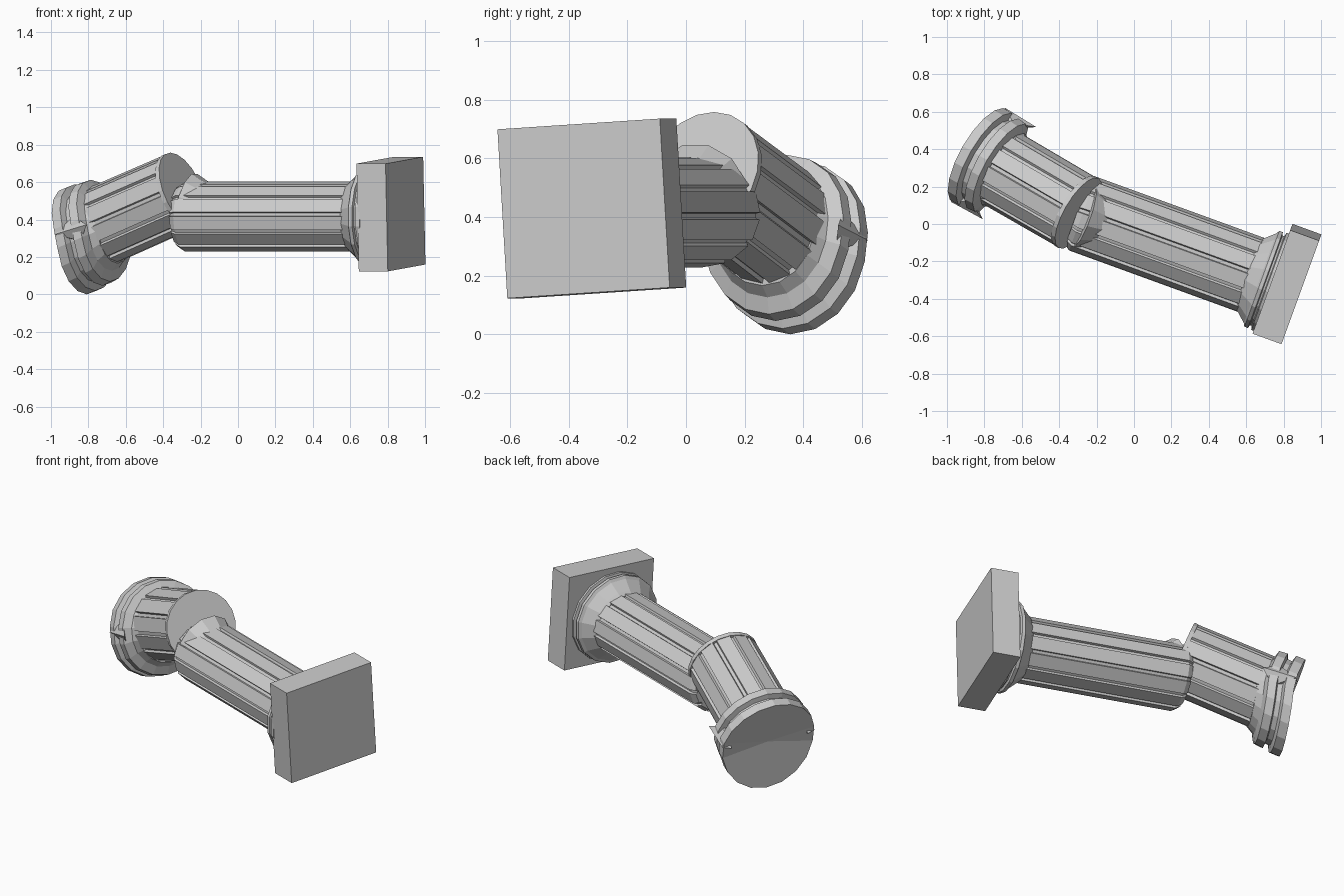
import bpy, bmesh
from math import sin, cos, pi
from mathutils import Vector, Matrix

if "Cube" in bpy.data.objects:
    bpy.data.objects.remove(bpy.data.objects["Cube"])


def frame(origin, axis, up=(0, 0, 1)):
    """Local frame: Z along the axis, Y as near to 'up' as possible."""
    a = Vector(axis).normalized()
    u = Vector(up)
    y = (u - a * u.dot(a)).normalized()
    x = y.cross(a)
    m = Matrix((x, y, a)).transposed().to_4x4()
    m.translation = origin
    return m


def finish(name, bm, mat):
    bmesh.ops.recalc_face_normals(bm, faces=bm.faces)
    me = bpy.data.meshes.new(name)
    bm.to_mesh(me)
    bm.free()
    me.transform(mat)
    ob = bpy.data.objects.new(name, me)
    bpy.context.collection.objects.link(ob)


def circle(n, turn=0.0):
    return [(2 * pi * (i + turn) / n, 1.0) for i in range(n)]


def fluted(n, depth, gap=0.25):
    """Flat planks separated by narrow grooves."""
    s = 2 * pi / n
    out = []
    for i in range(n):
        a = i * s
        out += [(a, 1), (a + s * (1 - gap), 1),
                (a + s * (1 - gap * 0.85), depth), (a + s * (1 - gap * 0.15), depth)]
    return out


def loft(name, mat, section, profile, squash=1.0, bend=0.0):
    """Sweep a section along Z; profile is (position, radius). Bend pushes the lower half outward."""
    bm = bmesh.new()
    rings = []
    for t, r in profile:
        ring = []
        for a, k in section:
            x, y = r * k * cos(a), r * k * sin(a) * squash
            ring.append(bm.verts.new((x, y, t + bend * max(0, -y))))
        rings.append(ring)
    n = len(section)
    for p, q in zip(rings, rings[1:]):
        for i in range(n):
            bm.faces.new((p[i], p[(i + 1) % n], q[(i + 1) % n], q[i]))
    for ring, t in ((rings[0], profile[0][0]), (rings[-1], profile[-1][0])):
        c = bm.verts.new((0, 0, t))
        for i in range(n):
            bm.faces.new((ring[i], ring[(i + 1) % n], c))
    finish(name, bm, mat)


# Lower half: plinth, moulded base and fluted shaft
axis1 = (0.94, -0.342, 0)
base = frame((0.895, -0.37, 0.415), axis1)
plinth_frame = frame((0.895, -0.349, 0.429), axis1, (0, -0.066, 1))
bm = bmesh.new()
bmesh.ops.create_cube(bm, size=1, matrix=Matrix.Translation((0, 0, -0.082))
                      @ Matrix.Diagonal((0.59, 0.577, 0.165, 1)))
finish("plinth", bm, plinth_frame)
loft("base_moulding", base, circle(16, 0.5),
     [(-0.31, 0.19), (-0.29, 0.21), (-0.235, 0.26), (-0.225, 0.278), (-0.205, 0.278),
      (-0.2, 0.26), (-0.19, 0.26), (-0.185, 0.282), (-0.16, 0.282)], 0.96)
loft("lower_shaft", base, fluted(12, 0.93),
     [(-1.275, 0.19), (-1.245, 0.21), (-0.28, 0.21)], 0.89)

# Upper half, broken off at an angle
axis2 = Vector((-0.81, 0.47, -0.356)).normalized()
top = frame((-0.30, 0.06, 0.555), axis2)
loft("upper_shaft", top, fluted(12, 0.93), [(0.0, 0.212), (0.56, 0.215)])
loft("break_disc", top, circle(20), [(-0.005, 0.215), (0.02, 0.215)])

# Rubble joining the two halves
loft("break_rubble", frame((-0.17, 0.01, 0.45), (-0.2, 0.07, 0.05)), circle(12, 0.5),
     [(0.0, 0.14), (0.11, 0.18)])

# Capital: two thick rings, the lower half pushed outward
loft("capital", top @ Matrix.Translation((0, -0.022, 0)), circle(18, 0.5),
     [(0.45, 0.2), (0.49, 0.225), (0.505, 0.275), (0.555, 0.28), (0.565, 0.25),
      (0.595, 0.25), (0.605, 0.288), (0.66, 0.288)], 1.0, 0.3)

# Splinters on both sides of the capital
for name, side in (("splinter_front", 1), ("splinter_back", -1)):
    bm = bmesh.new()
    pts = [(0.24, -0.08, 0.55), (0.24, 0.06, 0.55), (0.24, 0.0, 0.68),
           (0.285, -0.02, 0.46), (0.29, 0.0, 0.66)]
    vs = [bm.verts.new((x * side, y, z)) for x, y, z in pts]
    bmesh.ops.convex_hull(bm, input=vs)
    finish(name, bm, top)
